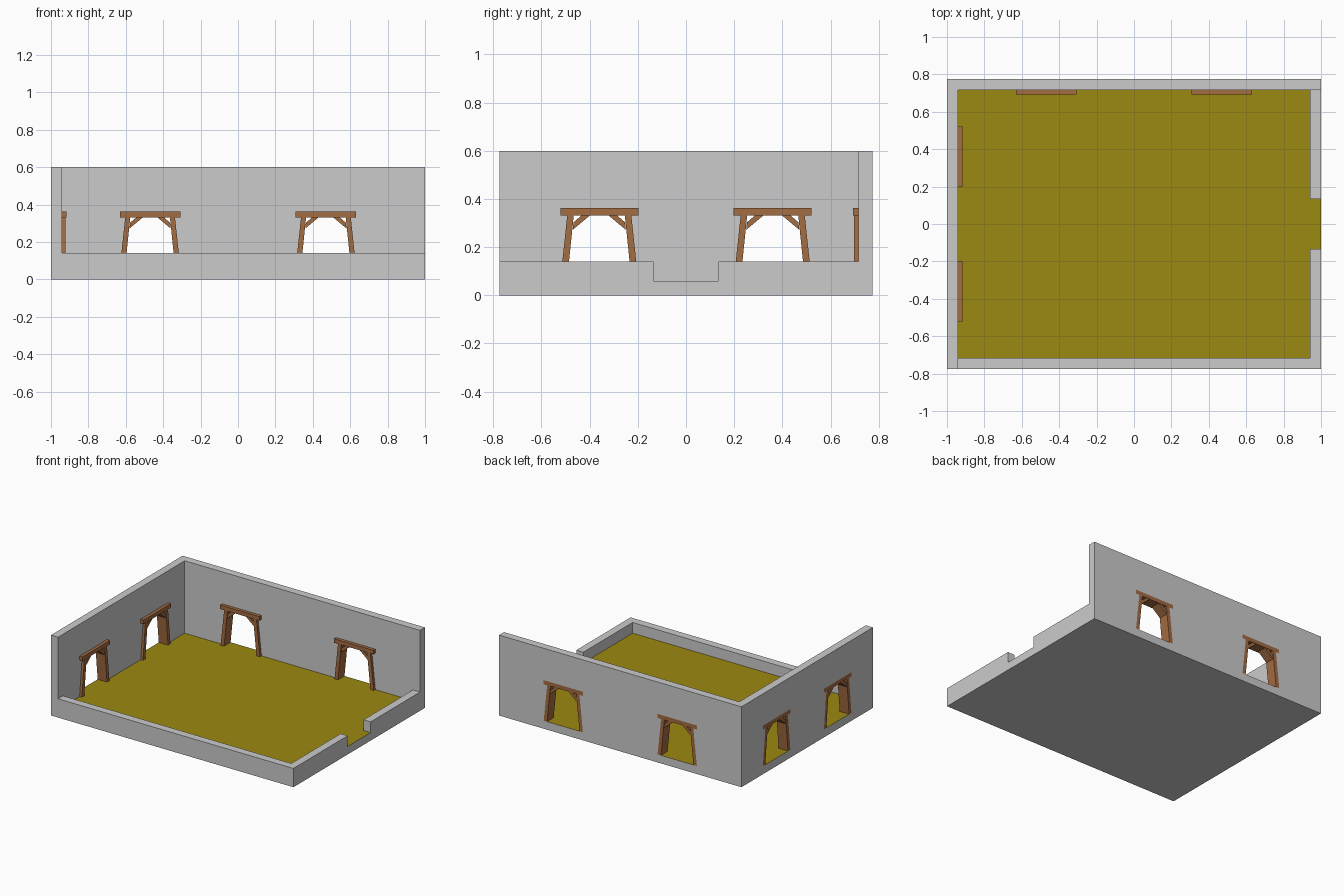
import bpy, bmesh

if "Cube" in bpy.data.objects:
    bpy.data.objects.remove(bpy.data.objects["Cube"])

X, Y, T = 1.0, 0.775, 0.058          # half sizes and wall thickness
FLOOR, LOW, HIGH = 0.06, 0.14, 0.6   # floor, low wall and tall wall heights


def material(name, rgb):
    m = bpy.data.materials.new(name)
    m.diffuse_color = (*rgb, 1)
    m.use_nodes = True
    m.node_tree.nodes["Principled BSDF"].inputs["Base Color"].default_value = m.diffuse_color
    return m


wood = material("wood", (0.37, 0.15, 0.055))
olive = material("olive_floor", (0.33, 0.25, 0.006))


def finish(name, bm, mat=None):
    bmesh.ops.recalc_face_normals(bm, faces=bm.faces)
    me = bpy.data.meshes.new(name)
    bm.to_mesh(me)
    bm.free()
    ob = bpy.data.objects.new(name, me)
    bpy.context.collection.objects.link(ob)
    if mat:
        me.materials.append(mat)
    return ob


def prism(name, profile, d0, d1, place, mat=None):
    """Extrude a (u, z) profile through depth d0..d1, mapped to the world."""
    bm = bmesh.new()
    a = [bm.verts.new(place(u, d0, z)) for u, z in profile]
    b = [bm.verts.new(place(u, d1, z)) for u, z in profile]
    n = len(profile)
    bm.faces.new(a)
    bm.faces.new(b[::-1])
    for i in range(n):
        bm.faces.new((a[i], b[i], b[(i + 1) % n], a[(i + 1) % n]))
    return finish(name, bm, mat)


def box(name, x0, x1, y0, y1, z0, z1):
    rect = [(x0, z0), (x1, z0), (x1, z1), (x0, z1)]
    return prism(name, rect, y0, y1, lambda u, d, z: (u, d, z))


def on_back(c):
    return lambda u, d, z: (c + u, d, z)


def on_left(c):
    return lambda u, d, z: (-(d + X - Y), c + u, z)


# Doorway profiles, centred on u = 0 (right-hand side, mirrored for the left)
BEAM = [(-0.162, 0.332), (0.162, 0.332), (0.162, 0.362), (-0.162, 0.362)]
POST = [(0.134, FLOOR), (0.162, FLOOR), (0.133, 0.332), (0.106, 0.332)]
BRACE = [(0.110, 0.272), (0.107, 0.303), (0.073, 0.332), (0.038, 0.332)]
right_edge = [(0.162, FLOOR), (0.133, 0.332), (0.162, 0.332), (0.162, 0.362)]
HOLE = right_edge + [(-u, z) for u, z in reversed(right_edge)]

doorways = {
    "back_left": on_back(-0.47), "back_right": on_back(0.47),
    "left_back": on_left(0.36), "left_front": on_left(-0.36),
}

# Timber door frames
cutters = []
for tag, place in doorways.items():
    prism(f"{tag}_lintel", BEAM, Y - 0.082, Y, place, wood)
    for side, s in (("a", -1), ("b", 1)):
        prism(f"{tag}_post_{side}", [(s * u, z) for u, z in POST],
              Y - 0.077, Y, place, wood)
        prism(f"{tag}_brace_{side}", [(s * u, z) for u, z in BRACE],
              Y - 0.073, Y - 0.003, place, wood)
    cutters.append(prism(f"{tag}_cutter", HOLE, Y - 0.1, Y + 0.1, place))

# Room shell carved from one block
shell = box("room_walls_and_floor", -X, X, -Y, Y, 0, HIGH)
cutters = [
    box("upper_cutter", -X + T, X + 1, -Y - 1, Y - T, LOW, 1),
    box("interior_cutter", -X + T, X - T, -Y + T, Y - T, FLOOR, 1),
    box("entrance_cutter", X - 0.2, X + 0.2, -0.135, 0.135, FLOOR, 1),
] + cutters
for c in cutters:
    c.hide_render = True
    mod = shell.modifiers.new(c.name, 'BOOLEAN')
    mod.operation = 'DIFFERENCE'
    mod.solver = 'EXACT'
    mod.object = c

bpy.context.view_layer.update()
dg = bpy.context.evaluated_depsgraph_get()
carved = bpy.data.meshes.new_from_object(shell.evaluated_get(dg))
shell.modifiers.clear()
shell.data = carved
for c in cutters:
    bpy.data.objects.remove(c)

# Olive floor surface, walls stay plain grey
carved.materials.clear()
carved.materials.append(None)
carved.materials.append(olive)
for f in carved.polygons:
    is_floor = f.normal.z > 0.9 and abs(f.center.z - FLOOR) < 0.005
    f.material_index = 1 if is_floor else 0
